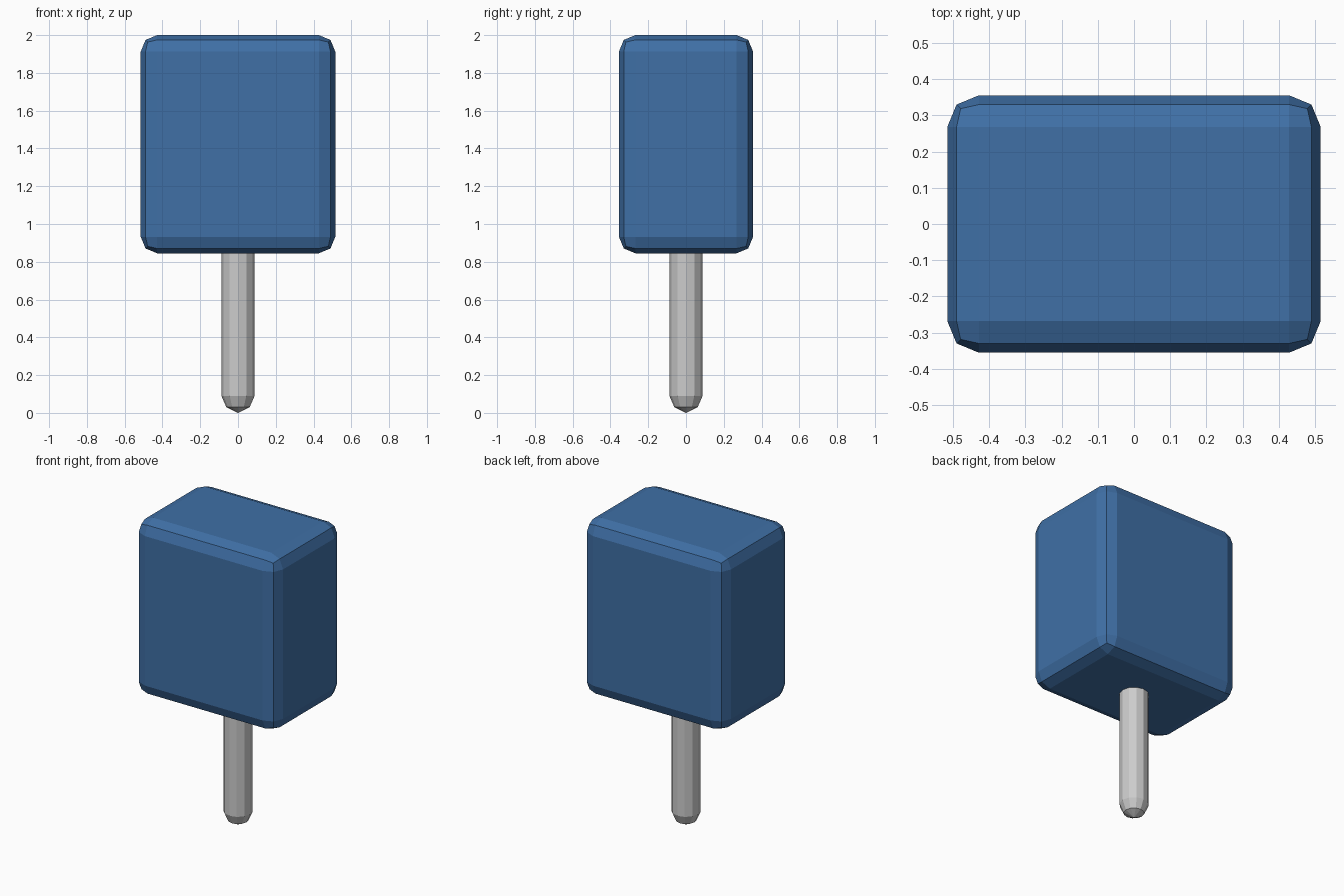
import bpy, bmesh, math
from mathutils import Matrix

if "Cube" in bpy.data.objects:
    bpy.data.objects.remove(bpy.data.objects["Cube"])


def finish(name, bm, color=None):
    bmesh.ops.recalc_face_normals(bm, faces=bm.faces)
    mesh = bpy.data.meshes.new(name)
    bm.to_mesh(mesh)
    bm.free()
    obj = bpy.data.objects.new(name, mesh)
    bpy.context.collection.objects.link(obj)
    if color:
        mat = bpy.data.materials.new(name + "_color")
        mat.diffuse_color = color
        mat.use_nodes = True
        mat.node_tree.nodes["Principled BSDF"].inputs["Base Color"].default_value = mat.diffuse_color
        mesh.materials.append(mat)
    return obj


# Rounded rectangular body
bm = bmesh.new()
bmesh.ops.create_cube(bm, size=1, matrix=Matrix.Translation((0, 0, 1.4225))
                      @ Matrix.Diagonal((1.03, 0.71, 1.155, 1)))
body = finish("body", bm, (0.05, 0.16, 0.38, 1))
bevel = body.modifiers.new("rounded_edges", 'BEVEL')
bevel.width = 0.087
bevel.segments = 2

# Round stick with a blunt tip, reaching into the body
SIDES = 12
profile = [(0.088, 0.90), (0.088, 0.09), (0.062, 0.031)]
bm = bmesh.new()
rings = [[bm.verts.new((r * math.cos(2 * math.pi * i / SIDES),
                        r * math.sin(2 * math.pi * i / SIDES), z))
          for i in range(SIDES)] for r, z in profile]
tip = bm.verts.new((0, 0, 0))
for i in range(SIDES):
    j = (i + 1) % SIDES
    for a, b in zip(rings, rings[1:]):
        bm.faces.new((a[i], a[j], b[j], b[i]))
    bm.faces.new((rings[-1][i], rings[-1][j], tip))
bm.faces.new(rings[0])
finish("stick", bm)
